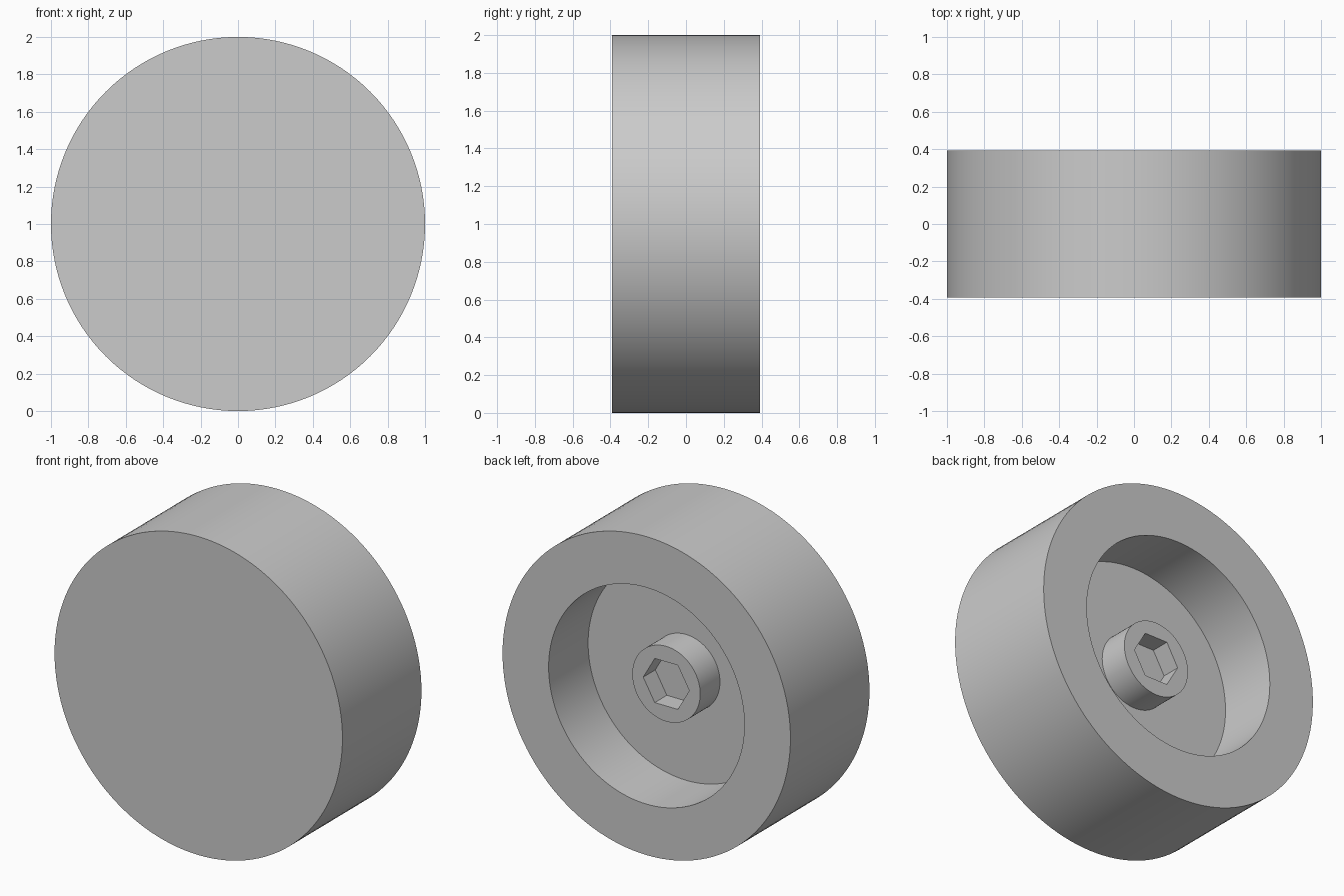
import bpy, bmesh, math
from mathutils import Matrix, Vector

if "Cube" in bpy.data.objects:
    bpy.data.objects.remove(bpy.data.objects["Cube"], do_unlink=True)

SEGMENTS = 128
HALF = 0.392          # half the thickness
FLOOR = 0.0           # recess floor
BOSS_TOP = 0.196      # end of the central boss
RIM_R, RECESS_R, BOSS_R, HEX_R = 1.0, 0.68, 0.236, 0.16
HEX_DEPTH = 0.12
CENTRE = Vector((0, 0, 1))

grey = bpy.data.materials.new("plain grey")
grey.use_nodes = True
colour = (0.6, 0.6, 0.6, 1)
grey.diffuse_color = colour
grey.node_tree.nodes["Principled BSDF"].inputs["Base Color"].default_value = colour


def add_object(name, bm):
    bmesh.ops.recalc_face_normals(bm, faces=bm.faces)
    mesh = bpy.data.meshes.new(name)
    bm.to_mesh(mesh)
    bm.free()
    mesh.materials.append(grey)
    obj = bpy.data.objects.new(name, mesh)
    bpy.context.collection.objects.link(obj)
    return obj


# Round body with recess and boss, turned from (radius, y) around the y axis
profile = [(0, -HALF), (RIM_R, -HALF), (RIM_R, HALF), (RECESS_R, HALF),
           (RECESS_R, FLOOR), (BOSS_R, FLOOR), (BOSS_R, BOSS_TOP), (0, BOSS_TOP)]
bm = bmesh.new()
verts = [bm.verts.new((r, y, CENTRE.z)) for r, y in profile]
edges = [bm.edges.new(pair) for pair in zip(verts, verts[1:])]
bmesh.ops.spin(bm, geom=verts + edges, cent=CENTRE, axis=(0, 1, 0),
               angle=math.tau, steps=SEGMENTS)
bmesh.ops.remove_doubles(bm, verts=bm.verts, dist=0.0001)
body = add_object("wheel_body", bm)

# Hexagonal socket cutter, corners on the x axis
bm = bmesh.new()
place = Matrix.Translation((0, BOSS_TOP, CENTRE.z)) @ Matrix.Rotation(math.pi / 2, 4, "X")
bmesh.ops.create_cone(bm, cap_ends=True, segments=6, radius1=HEX_R, radius2=HEX_R,
                      depth=2 * HEX_DEPTH, matrix=place)
# Turn so that one corner lies exactly along x
corner = max(bm.verts, key=lambda v: v.co.x).co - CENTRE
turn = Matrix.Rotation(math.atan2(corner.z, corner.x), 3, "Y")
bmesh.ops.rotate(bm, verts=bm.verts, cent=CENTRE, matrix=turn)
cutter = add_object("socket_cutter", bm)
cutter.hide_render = True

# Cut the socket, then discard the cutter
cut = body.modifiers.new("socket", "BOOLEAN")
cut.operation = "DIFFERENCE"
cut.solver = "EXACT"
cut.object = cutter
bpy.ops.object.select_all(action="DESELECT")
bpy.context.view_layer.objects.active = body
body.select_set(True)
bpy.ops.object.modifier_apply(modifier=cut.name)
bpy.data.objects.remove(cutter, do_unlink=True)

bpy.ops.object.shade_smooth_by_angle(angle=math.radians(30))
